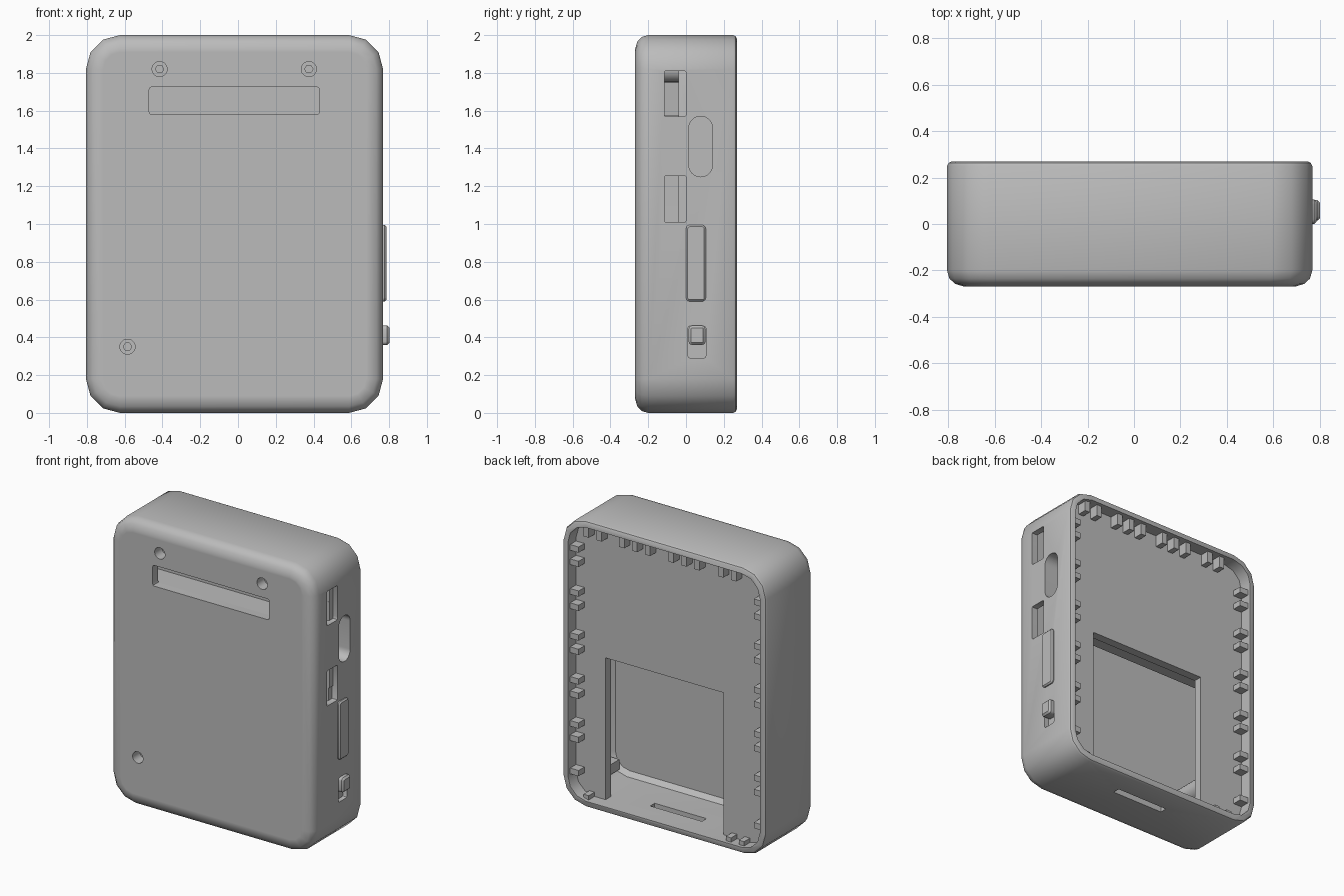
import bpy, bmesh, math
from mathutils import Vector

if "Cube" in bpy.data.objects:
    bpy.data.objects.remove(bpy.data.objects["Cube"])

grey = bpy.data.materials.new("plain_grey")
grey.use_nodes = True
grey.diffuse_color = (0.5, 0.5, 0.5, 1)
grey.node_tree.nodes["Principled BSDF"].inputs["Base Color"].default_value = (0.5, 0.5, 0.5, 1)

CX = -0.0185    # body centre in x
HALF = 0.7865   # body half width
WALL = 0.045
DECK = 0.18     # back face of the inner deck


def finish(name, bm, smooth=False):
    bmesh.ops.recalc_face_normals(bm, faces=bm.faces)
    mesh = bpy.data.meshes.new(name)
    bm.to_mesh(mesh)
    bm.free()
    mesh.materials.append(grey)
    ob = bpy.data.objects.new(name, mesh)
    bpy.context.collection.objects.link(ob)
    if smooth:
        shade(ob)
    return ob


def select(ob):
    bpy.ops.object.select_all(action='DESELECT')
    ob.select_set(True)
    bpy.context.view_layer.objects.active = ob


def shade(ob):
    select(ob)
    bpy.ops.object.shade_smooth_by_angle(angle=math.radians(32))


def outline(u0, u1, v0, v1, r, seg):
    """Rounded rectangle as a list of 2D points."""
    pts = []
    corners = [(u1 - r, v1 - r), (u0 + r, v1 - r), (u0 + r, v0 + r), (u1 - r, v0 + r)]
    for i, (u, v) in enumerate(corners):
        for k in range(seg + 1):
            a = math.pi / 2 * (i + k / seg)
            pts.append((u + r * math.cos(a), v + r * math.sin(a)))
    return pts


def loft(name, rect, r, rings, axis='y', seg=3, smooth=False):
    """Stack rounded rectangles, rings being (depth, inset), along x or y."""
    bm = bmesh.new()
    u0, u1, v0, v1 = rect
    loops = []
    for d, i in rings:
        pts = outline(u0 + i, u1 - i, v0 + i, v1 - i, max(r - i, 0.004), seg)
        loops.append([bm.verts.new((u, d, v) if axis == 'y' else (d, u, v)) for u, v in pts])
    n = len(loops[0])
    for a, b in zip(loops, loops[1:]):
        for k in range(n):
            bm.faces.new((a[k], a[(k + 1) % n], b[(k + 1) % n], b[k]))
    bm.faces.new(loops[0])
    bm.faces.new(loops[-1])
    return finish(name, bm, smooth)


def box(name, x0, x1, y0, y1, z0, z1):
    bm = bmesh.new()
    bmesh.ops.create_cube(bm, size=1)
    for v in bm.verts:
        v.co = Vector(((x0 + x1) / 2 + v.co.x * (x1 - x0),
                       (y0 + y1) / 2 + v.co.y * (y1 - y0),
                       (z0 + z1) / 2 + v.co.z * (z1 - z0)))
    return finish(name, bm)


def rod(name, x, z, r, y0, y1, sides=24):
    bm = bmesh.new()
    rings = [[bm.verts.new((x + r * math.cos(math.tau * k / sides), y,
                            z + r * math.sin(math.tau * k / sides)))
              for k in range(sides)] for y in (y0, y1)]
    for k in range(sides):
        j = (k + 1) % sides
        bm.faces.new((rings[0][k], rings[0][j], rings[1][j], rings[1][k]))
    for ring in rings:
        bm.faces.new(ring)
    return finish(name, bm)


def cut(target, cutters):
    for c in cutters:
        m = target.modifiers.new("cut", 'BOOLEAN')
        m.operation = 'DIFFERENCE'
        m.solver = 'EXACT'
        m.object = c
        select(target)
        bpy.ops.object.modifier_apply(modifier=m.name)


def drop(cutters):
    for c in cutters:
        bpy.data.objects.remove(c)


# Outer case with rounded front edge, open at the back
body = (CX - HALF, CX + HALF, 0.0, 2.0)
inner = (CX - HALF + WALL, CX + HALF - WALL, WALL, 2 - WALL)
case = loft("case_shell", body, 0.18,
            [(0.27, 0.02), (0.263, 0.007), (0.25, 0), (-0.2, 0), (-0.235, 0.01),
             (-0.258, 0.035), (-0.27, 0.075), (-0.27, 0.09)])
cavity = loft("cavity", inner, 0.14, [(0.4, 0), (-0.18, 0), (-0.21, 0.03)])

# Inner deck, thick above and thin around the lower opening
deck_rect = (inner[0] - 0.01, inner[1] + 0.01, inner[2] - 0.01, inner[3] + 0.01)
deck = loft("inner_deck", deck_rect, 0.15, [(DECK, 0), (-0.04, 0)])
side_rail = box("side_rail", 0.62, 0.726, -0.041, 0.13, 0.95, 1.7)

# Openings: display slot, side ports, switch recess and base slot
ports = [
    loft("port_cut", (-0.115, 0.0, 1.57, 1.81), 0.008, [(0.7, 0), (0.9, 0)], 'x', 2),
    loft("port_cut", (-0.115, 0.0, 1.01, 1.255), 0.008, [(0.7, 0), (0.9, 0)], 'x', 2),
]
pill_cut = loft("pill_cut", (0.015, 0.14, 1.25, 1.57), 0.062, [(0.66, 0), (0.9, 0)], 'x', 8)
switch_cut = loft("switch_cut", (0.01, 0.105, 0.29, 0.46), 0.012, [(0.735, 0), (0.9, 0)], 'x', 2)
display_cut = loft("display_cut", (-0.47, 0.43, 1.58, 1.725), 0.012, [(-0.4, 0), (-0.1, 0)], 'y', 2)
base_cut = box("base_cut", -0.19, 0.21, 0.045, 0.095, -0.1, 0.1)
opening = box("opening_cut", -0.415, 0.495, -0.3, 0.5, -0.1, 1.035)
under = box("under_cut", -1, 1, -0.3, 0.12, -0.1, 1.1)

# Screw posts with hexagonal sockets
screws = [(-0.415, 1.82), (0.375, 1.82), (-0.585, 0.35)]
holes = [rod("hole", x, z, 0.04, -0.5, -0.19) for x, z in screws]
for (x, z), hole in zip(screws, holes):
    post = rod("screw_post", x, z, 0.07, -0.225, -0.01 if z > 1 else 0.125)
    socket = rod("socket", x, z, 0.022, -0.3, -0.14, 6)
    cut(post, [hole, socket])
    drop([socket])
    shade(post)

cut(case, [cavity, display_cut, base_cut, switch_cut, pill_cut] + ports + holes)
cut(deck, [opening, under, pill_cut])
cut(side_rail, [pill_cut])
shade(case)
shade(deck)
drop([cavity, display_cut, base_cut, switch_cut, opening, under, pill_cut] + ports + holes)

# Shelf behind the display slot and corner support near the base
box("display_shelf", -0.6, 0.6, -0.215, -0.03, 1.53, 1.578)
box("corner_support", 0.64, 0.73, -0.18, 0.125, 0.08, 0.15)

# Side button and slide switch
loft("side_button", (0.0, 0.105, 0.59, 0.995), 0.02,
     [(0.74, 0), (0.776, 0), (0.785, 0.009)], 'x', 3, True)
box("switch_backing", 0.69, 0.736, 0.0, 0.115, 0.27, 0.48)
loft("switch_knob", (0.014, 0.103, 0.36, 0.462), 0.018,
     [(0.73, 0), (0.79, 0), (0.802, 0.012)], 'x', 3, True)

# Paired clip ribs on both side walls
rib_heights = [1.72 - 0.307 * i + s for i in range(5) for s in (-0.05, 0.05)] + [0.21]
for side in (-1, 1):
    for z in rib_heights:
        a = CX + side * (HALF - WALL + 0.01)
        b = CX + side * (HALF - 0.11)
        box("side_rib", min(a, b), max(a, b), DECK - 0.005, 0.245, z - 0.02, z + 0.02)

# Clip ribs on the top wall, and at the base corners
for centre, count in ((0.55, 2), (0.225, 3), (-0.155, 3), (-0.49, 2)):
    for i in range(count):
        x = centre + (i - (count - 1) / 2) * 0.1
        box("top_rib", x - 0.02, x + 0.02, DECK - 0.005, 0.245, 1.875, 1.965)
for x in (0.6, -0.5, -0.6):
    box("base_rib", x - 0.02, x + 0.02, DECK - 0.005, 0.245, 0.035, 0.075)
